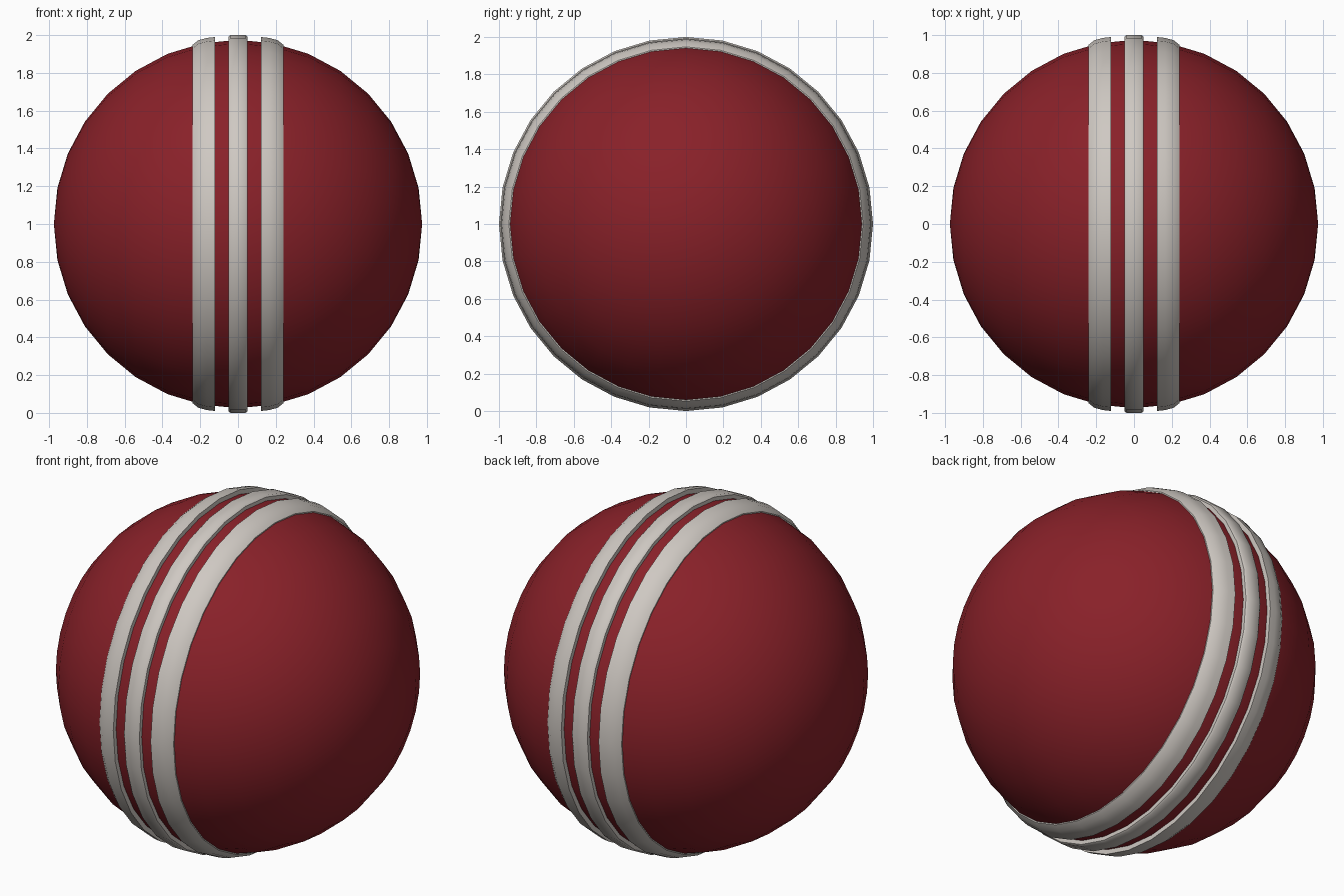
import bpy, bmesh, math
from mathutils import Matrix

if "Cube" in bpy.data.objects:
    bpy.data.objects.remove(bpy.data.objects["Cube"])

SEG = 32
CENTRE = 1.0

def material(name, rgb):
    m = bpy.data.materials.new(name)
    m.diffuse_color = (*rgb, 1)
    m.use_nodes = True
    m.node_tree.nodes["Principled BSDF"].inputs["Base Color"].default_value = m.diffuse_color
    return m

red = material("red_leather", (0.25, 0.015, 0.022))
white = material("off_white_thread", (0.62, 0.58, 0.54))

def finish(name, bm, mat, angle):
    bmesh.ops.recalc_face_normals(bm, faces=bm.faces[:])
    me = bpy.data.meshes.new(name)
    bm.to_mesh(me)
    bm.free()
    ob = bpy.data.objects.new(name, me)
    bpy.context.collection.objects.link(ob)
    ob.location.z = CENTRE
    me.materials.append(mat)
    bpy.ops.object.select_all(action='DESELECT')
    ob.select_set(True)
    bpy.context.view_layer.objects.active = ob
    bpy.ops.object.shade_smooth_by_angle(angle=math.radians(angle))
    return ob

def band(name, profile):
    """Spin a closed (x, radius) profile around the x axis."""
    bm = bmesh.new()
    rings = []
    for i in range(SEG):
        a = 2 * math.pi * i / SEG
        rings.append([bm.verts.new((x, r * math.cos(a), r * math.sin(a))) for x, r in profile])
    n = len(profile)
    for i in range(SEG):
        a, b = rings[i], rings[(i + 1) % SEG]
        for j in range(n):
            k = (j + 1) % n
            bm.faces.new((a[j], a[k], b[k], b[j]))
    return finish(name, bm, white, 40)

# leather ball, poles on the x axis
bm = bmesh.new()
bmesh.ops.create_uvsphere(bm, u_segments=SEG, v_segments=16, radius=0.975,
                          matrix=Matrix.Rotation(math.pi / 2, 4, 'Y'))
finish("ball", bm, red, 40)

# raised middle seam
band("middle_seam", [(-0.05, 0.95), (-0.05, 0.992), (-0.04, 1.0),
                     (0.04, 1.0), (0.05, 0.992), (0.05, 0.95)])

# wider side seams, tapering down to the ball on their outer edge
side = [(0.122, 0.95), (0.122, 0.99), (0.165, 0.985), (0.21, 0.973),
        (0.242, 0.947), (0.242, 0.92)]
for name, s in (("left_seam", -1), ("right_seam", 1)):
    band(name, [(s * x, r) for x, r in side])
